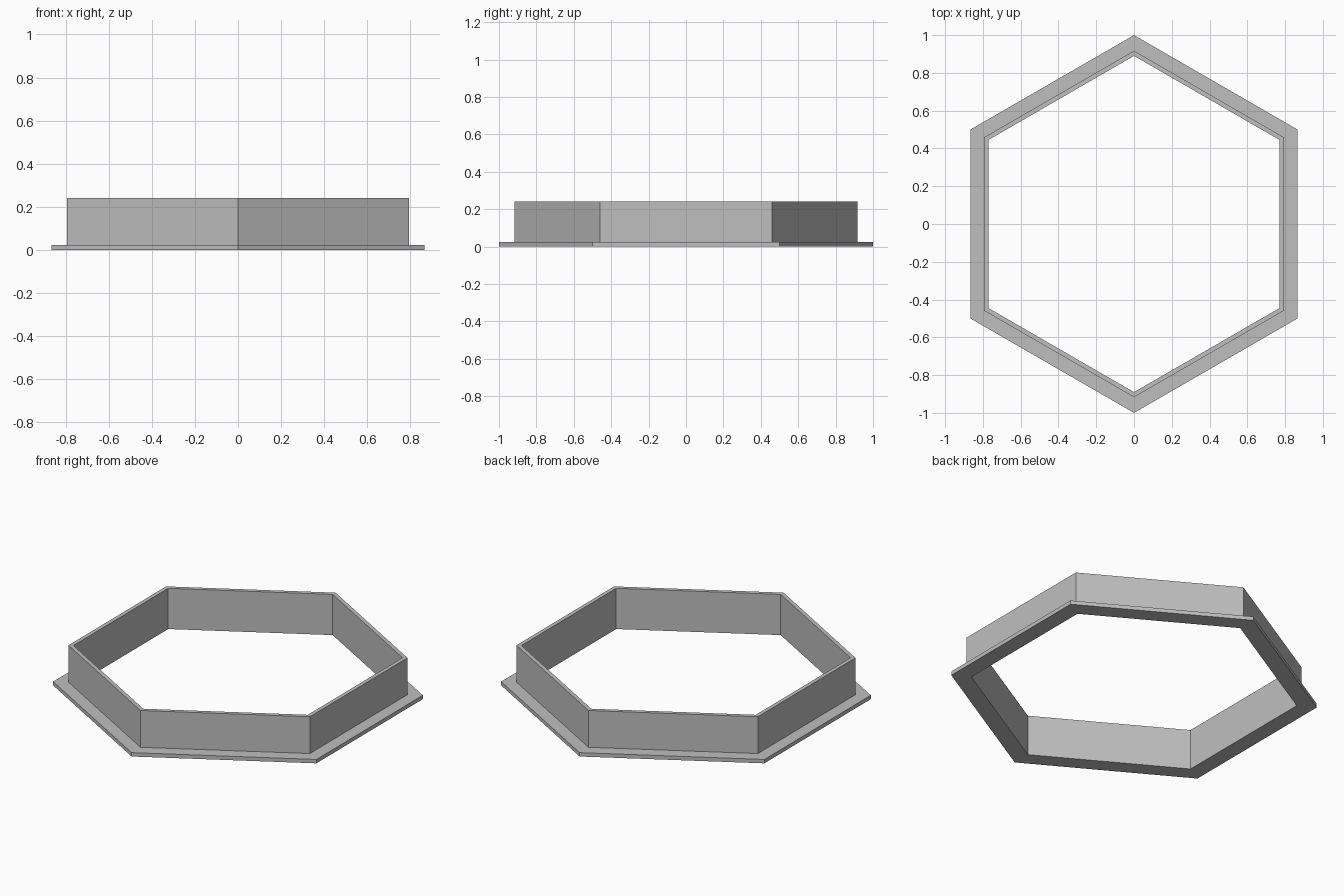
import bpy, bmesh, math

cube = bpy.data.objects.get("Cube")
if cube:
    bpy.data.objects.remove(cube, do_unlink=True)

SIDES = 6
OUTER, WALL, INNER = 1.0, 0.917, 0.89      # corner radii
FLANGE_TOP, HEIGHT = 0.023, 0.242

# Plain grey material
grey = bpy.data.materials.new("plain grey")
grey.use_nodes = True
colour = (0.52, 0.52, 0.52, 1)
grey.diffuse_color = colour
bsdf = next(n for n in grey.node_tree.nodes if n.type == "BSDF_PRINCIPLED")
bsdf.inputs["Base Color"].default_value = colour


def hex_ring(name, profile):
    """Sweep a closed (radius, z) profile around a hexagon with corners on the y axis."""
    bm = bmesh.new()
    loops = []
    for i in range(SIDES):
        a = math.pi / 2 + math.tau * i / SIDES
        loops.append([bm.verts.new((r * math.cos(a), r * math.sin(a), z)) for r, z in profile])
    n = len(profile)
    for i, here in enumerate(loops):
        there = loops[(i + 1) % SIDES]
        for j in range(n):
            k = (j + 1) % n
            bm.faces.new((here[j], there[j], there[k], here[k]))
    bmesh.ops.recalc_face_normals(bm, faces=bm.faces)
    mesh = bpy.data.meshes.new(name)
    bm.to_mesh(mesh)
    bm.free()
    mesh.materials.append(grey)
    obj = bpy.data.objects.new(name, mesh)
    bpy.context.collection.objects.link(obj)
    return obj


# Thin upright wall with a flat flange around its foot, as one solid
hex_ring("flanged_hexagon_frame", [
    (INNER, 0), (OUTER, 0), (OUTER, FLANGE_TOP),
    (WALL, FLANGE_TOP), (WALL, HEIGHT), (INNER, HEIGHT),
])
